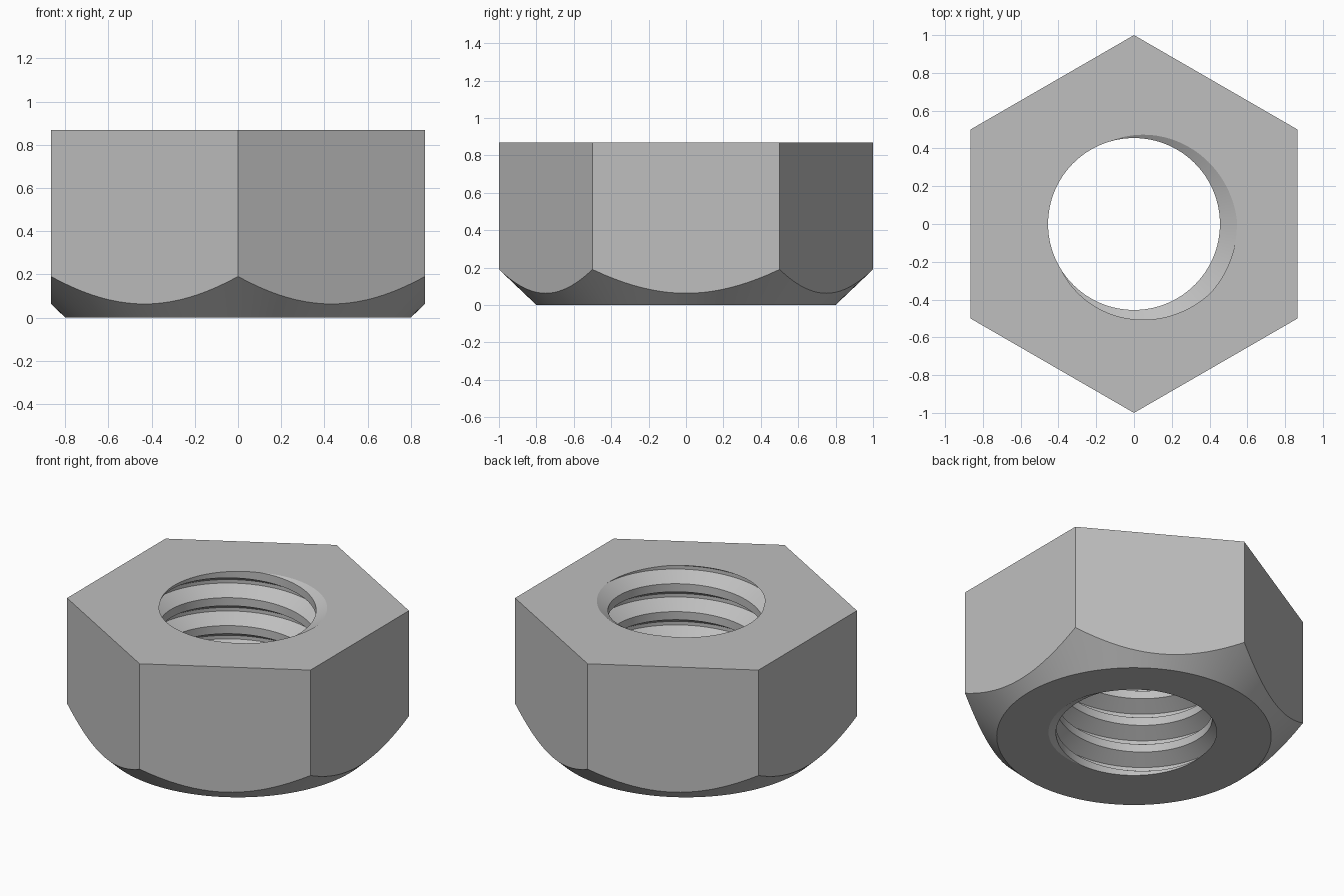
import bpy, bmesh, math
from mathutils import Vector

cube = bpy.data.objects.get("Cube")
if cube:
    bpy.data.objects.remove(cube, do_unlink=True)

HEIGHT = 0.868
APOTHEM = math.cos(math.radians(30))
BASE_R, SLOPE = 0.8, 0.95            # bottom chamfer cone
MINOR, MAJOR = 0.455, 0.545          # thread radii
PITCH = HEIGHT / (5 - 1 / 6)
ROOT_AT_TOP = math.radians(-20)      # where the groove runs out of the top
PER_SIDE, STEPS = 20, 120

steel = bpy.data.materials.new("steel grey")
steel.use_nodes = True
grey = (0.52, 0.52, 0.52, 1)
steel.diffuse_color = grey
steel.node_tree.nodes["Principled BSDF"].inputs["Base Color"].default_value = grey

bm = bmesh.new()


def polar(r, a, z):
    return bm.verts.new((r * math.cos(a), r * math.sin(a), z))


# Threaded bore: one groove profile (axial offset in pitches, radius) swept along a helix
profile = [(-0.355, MINOR), (-0.0625, MAJOR), (0.0625, MAJOR), (0.355, MINOR)]
columns = []
for j in range(STEPS + 1):
    turn = j / STEPS
    a = ROOT_AT_TOP + turn * math.tau
    columns.append([polar(r, a, HEIGHT + (m + turn + dz) * PITCH)
                    for m in range(-7, 3) for dz, r in profile])
for c0, c1 in zip(columns, columns[1:]):
    for k in range(len(c0) - 1):
        bm.faces.new((c0[k], c0[k + 1], c1[k + 1], c1[k]))
bmesh.ops.remove_doubles(bm, verts=bm.verts[:], dist=0.0001)

# Trim the bore flush with both ends
for z, up in ((0, -1), (HEIGHT, 1)):
    bmesh.ops.bisect_plane(bm, geom=bm.verts[:] + bm.edges[:] + bm.faces[:], dist=1e-6,
                           plane_co=(0, 0, z), plane_no=(0, 0, up), clear_outer=True)
bmesh.ops.remove_doubles(bm, verts=bm.verts[:], dist=0.0002)


def rim(z):
    return [e for e in bm.edges if e.is_boundary
            and all(abs(v.co.z - z) < 1e-4 for v in e.verts)]


bore_rims = {0: rim(0), HEIGHT: rim(HEIGHT)}

# Hexagonal sides whose lower edges follow the chamfer cone
n = PER_SIDE * 6
base, curve = [], []
for i in range(n):
    a = math.radians(-30) + math.tau * i / n
    local = math.tau / 6 * ((i % PER_SIDE) / PER_SIDE - 0.5)
    r = APOTHEM / math.cos(local)
    base.append(polar(BASE_R, a, 0))
    curve.append(polar(r, a, SLOPE * (r - BASE_R)))
corners = [polar(1, math.radians(-30 + 60 * s), HEIGHT) for s in range(6)]
for i in range(n):
    k = (i + 1) % n
    bm.faces.new((base[i], base[k], curve[k], curve[i]))
for s in range(6):
    lower = [curve[(s * PER_SIDE + i) % n] for i in range(PER_SIDE + 1)]
    bm.faces.new(lower + [corners[(s + 1) % 6], corners[s]])

# Flat ends between the outline and the bore
for z, loop in ((0, base), (HEIGHT, corners)):
    outline = [bm.edges.get((loop[i - 1], loop[i])) for i in range(len(loop))]
    bmesh.ops.triangle_fill(bm, edges=bore_rims[z] + outline, use_beauty=True,
                            normal=Vector((0, 0, 1 if z else -1)))
bmesh.ops.recalc_face_normals(bm, faces=bm.faces[:])

mesh = bpy.data.meshes.new("hex_nut")
bm.to_mesh(mesh)
bm.free()
mesh.materials.append(steel)
nut = bpy.data.objects.new("hex_nut", mesh)
bpy.context.collection.objects.link(nut)
bpy.ops.object.select_all(action="DESELECT")
nut.select_set(True)
bpy.context.view_layer.objects.active = nut
bpy.ops.object.shade_smooth_by_angle(angle=math.radians(25))
